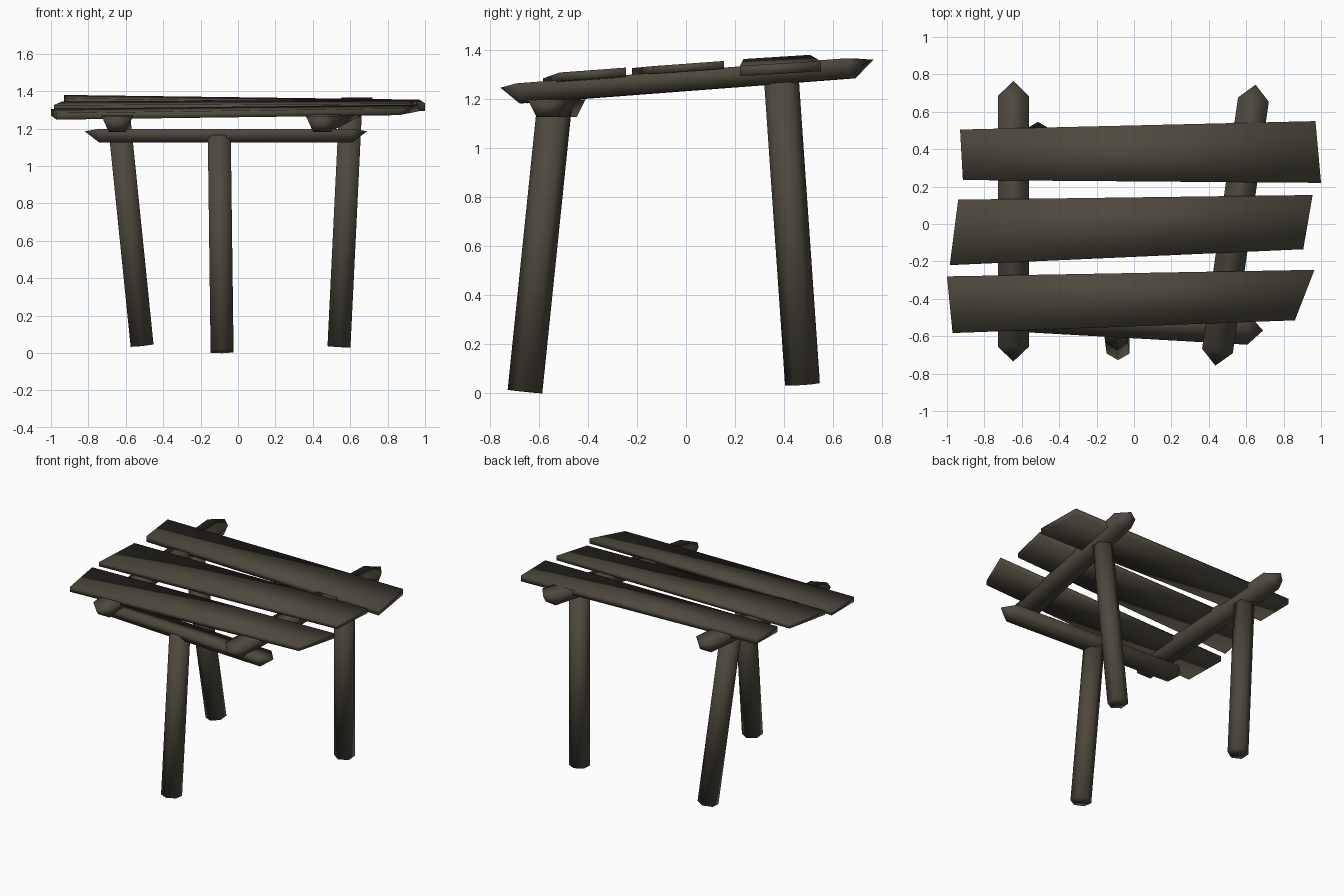
import bpy, bmesh, math
from mathutils import Vector

if "Cube" in bpy.data.objects:
    bpy.data.objects.remove(bpy.data.objects["Cube"])

wood = bpy.data.materials.new("dark weathered wood")
wood.diffuse_color = (0.075, 0.066, 0.048, 1)
wood.use_nodes = True
wood.node_tree.nodes["Principled BSDF"].inputs["Base Color"].default_value = wood.diffuse_color


def make(name, verts, faces):
    me = bpy.data.meshes.new(name)
    me.from_pydata([tuple(v) for v in verts], [], faces)
    bm = bmesh.new()
    bm.from_mesh(me)
    bmesh.ops.recalc_face_normals(bm, faces=bm.faces)
    bm.to_mesh(me)
    bm.free()
    me.materials.append(wood)
    for p in me.polygons:
        p.use_smooth = True
    ob = bpy.data.objects.new(name, me)
    bpy.context.collection.objects.link(ob)
    return ob


def post(name, a, b, r=0.071):
    """Leaning six-sided post with a corner facing front and back."""
    a, b = Vector(a), Vector(b)
    d = (b - a).normalized()
    u = Vector((0, 1, 0)) - d * d.y
    u.normalize()
    w = d.cross(u)
    ring = [u * r * math.cos(i * math.pi / 3) + w * r * math.sin(i * math.pi / 3) for i in range(6)]
    verts = [a + v for v in ring] + [b + v for v in ring]
    faces = [(i, (i + 1) % 6, (i + 1) % 6 + 6, i + 6) for i in range(6)]
    make(name, verts, faces + [tuple(range(6)), tuple(range(6, 12))])


def half_log(name, a, b, half, depth, point=0.08, drop=0.012):
    """Flat-topped half log with pointed ends; a and b are the tips."""
    a, b = Vector(a), Vector(b)
    d = (b - a).normalized()
    s = d.cross(Vector((0, 0, 1))).normalized()
    up = s.cross(d)
    prof = [(-half, 0), (-half * 0.55, -depth), (half * 0.55, -depth), (half, 0)]
    verts = []
    for tip, sign in ((a, 1), (b, -1)):
        c = tip + d * point * sign + up * drop
        verts += [c + s * x + up * z for x, z in prof]
    verts += [a, b]
    faces = [(i, (i + 1) % 4, (i + 1) % 4 + 4, i + 4) for i in range(4)]
    for base, tip in ((0, 8), (4, 9)):
        faces += [(base + i, base + (i + 1) % 4, tip) for i in range(4)]
    make(name, verts, faces)


def plank(name, corners, thick):
    """Crooked board from its four top corners."""
    top = [Vector(c) for c in corners]
    verts = top + [v - Vector((0, 0, thick)) for v in top]
    faces = [(i, (i + 1) % 4, (i + 1) % 4 + 4, i + 4) for i in range(4)]
    make(name, verts, faces + [(0, 1, 2, 3), (4, 5, 6, 7)])


# Posts
post("front_post", (-0.085, -0.657, 0.006), (-0.10, -0.538, 1.16))
post("back_left_post", (-0.513, 0.475, 0.042), (-0.638, 0.39, 1.27))
post("back_right_post", (0.54, 0.475, 0.036), (0.60, 0.39, 1.27))

# Carrying beams
half_log("front_beam", (-0.82, -0.485, 1.186), (0.69, -0.57, 1.186), 0.08, 0.072)
half_log("left_beam", (-0.645, -0.735, 1.246), (-0.645, 0.765, 1.36), 0.083, 0.082)
half_log("right_beam", (0.435, -0.757, 1.246), (0.65, 0.745, 1.36), 0.083, 0.082)

# Roof planks: back left, back right, front right, front left
plank("front_plank", [(-1.0, -0.28, 1.306), (0.965, -0.245, 1.328),
                      (0.86, -0.515, 1.308), (-0.97, -0.583, 1.284)], 0.036)
plank("middle_plank", [(-0.94, 0.13, 1.345), (0.955, 0.155, 1.355),
                       (0.905, -0.135, 1.334), (-0.985, -0.22, 1.326)], 0.032)
plank("back_plank", [(-0.93, 0.505, 1.38), (0.97, 0.55, 1.355),
                     (1.0, 0.22, 1.335), (-0.915, 0.235, 1.363)], 0.042)
